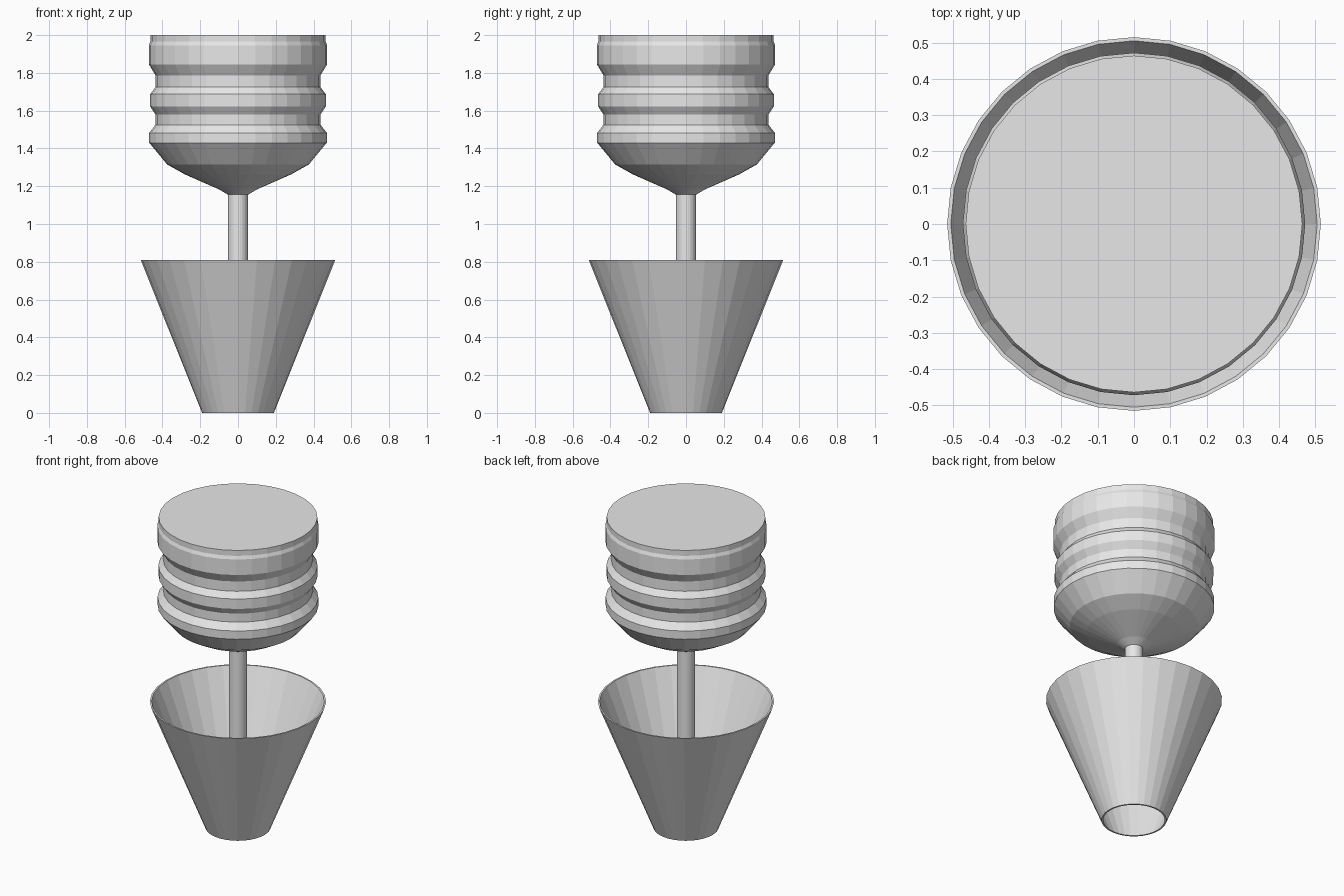
import bpy
import math

if "Cube" in bpy.data.objects:
    bpy.data.objects.remove(bpy.data.objects["Cube"])

SIDES = 32

grey = bpy.data.materials.new("light_grey")
grey.diffuse_color = (0.8, 0.8, 0.8, 1)
grey.use_nodes = True
grey.node_tree.nodes["Principled BSDF"].inputs["Base Color"].default_value = grey.diffuse_color


def lathe(name, profile, closed=False):
    """Revolve (radius, z) points; closed joins last to first, otherwise ends are capped."""
    verts, faces = [], []
    for r, z in profile:
        for i in range(SIDES):
            a = 2 * math.pi * i / SIDES
            verts.append((r * math.cos(a), r * math.sin(a), z))
    n = len(profile)
    for k in range(n if closed else n - 1):
        lo, hi = k * SIDES, ((k + 1) % n) * SIDES
        for i in range(SIDES):
            j = (i + 1) % SIDES
            faces.append((lo + i, lo + j, hi + j, hi + i))
    if not closed:
        faces.append(tuple(reversed(range(SIDES))))
        faces.append(tuple(range((n - 1) * SIDES, n * SIDES)))
    mesh = bpy.data.meshes.new(name)
    mesh.from_pydata(verts, [], faces)
    mesh.materials.append(grey)
    obj = bpy.data.objects.new(name, mesh)
    bpy.context.collection.objects.link(obj)
    return obj


# Thin-walled cone base, open at both ends
lathe("cone_base", [(0.19, 0), (0.515, 0.81), (0.505, 0.81), (0.18, 0)], closed=True)

# Rod joining the cone and the body
lathe("rod", [(0.053, 0.3), (0.053, 1.17)])

# Ribbed body with a tapered underside and flat top
lathe("ribbed_body", [
    (0.053, 1.155), (0.10, 1.183), (0.28, 1.262), (0.375, 1.315),
    (0.47, 1.43), (0.47, 1.483), (0.437, 1.525), (0.437, 1.58),
    (0.465, 1.623), (0.465, 1.687), (0.437, 1.724), (0.437, 1.787),
    (0.472, 1.845), (0.472, 1.945), (0.464, 1.965), (0.464, 2.0),
])
